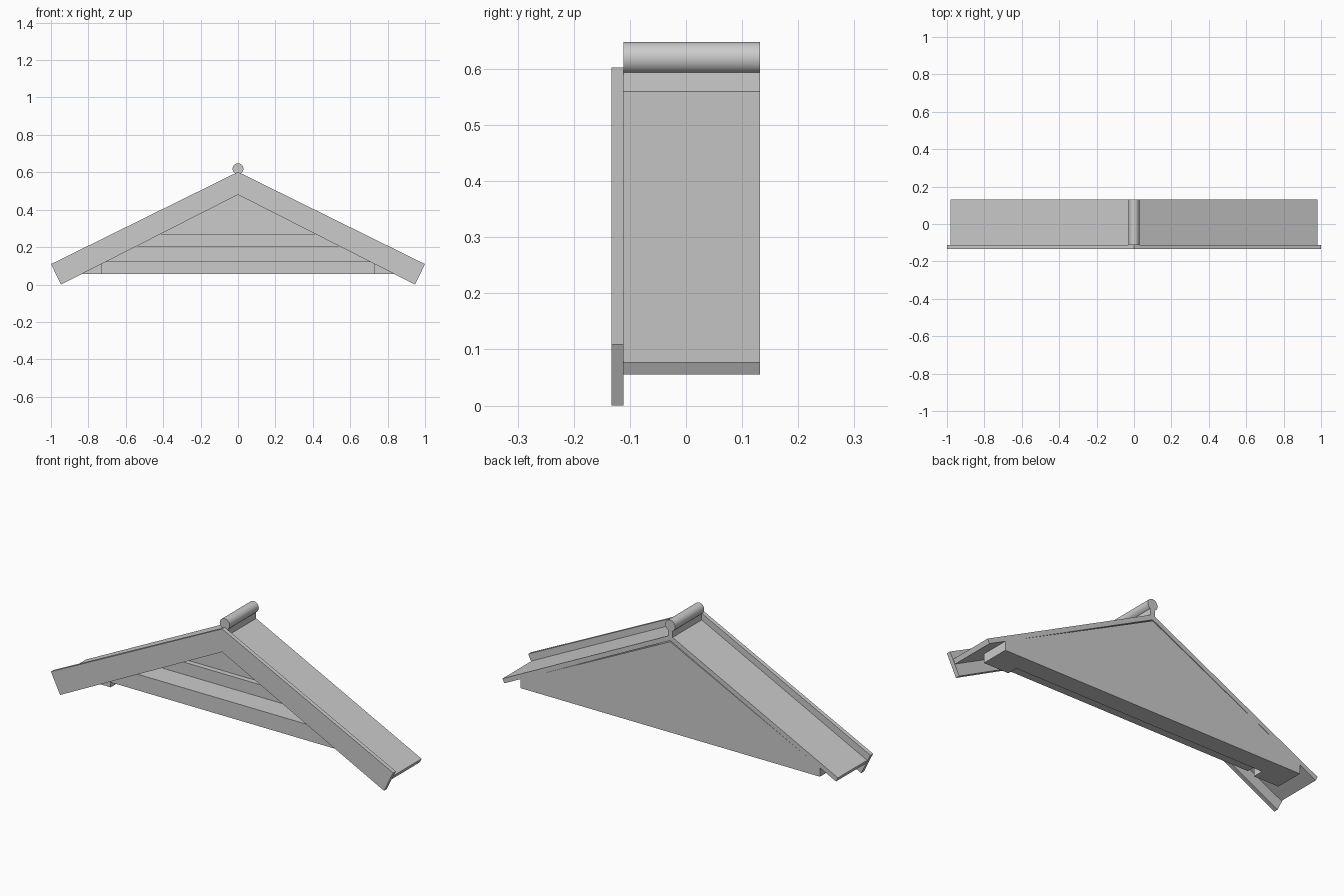
import bpy, bmesh
from mathutils import Vector

if "Cube" in bpy.data.objects:
    bpy.data.objects.remove(bpy.data.objects["Cube"])

SLOPE = 0.493
BACK, FRONT = 0.132, -0.111


def finish(bm, name):
    bmesh.ops.recalc_face_normals(bm, faces=bm.faces)
    mesh = bpy.data.meshes.new(name)
    bm.to_mesh(mesh)
    bm.free()
    ob = bpy.data.objects.new(name, mesh)
    bpy.context.collection.objects.link(ob)
    return ob


def extrude(pts, offset):
    """Closed planar profile swept along an offset vector."""
    bm = bmesh.new()
    face = bm.faces.new([bm.verts.new(p) for p in pts])
    res = bmesh.ops.extrude_face_region(bm, geom=[face])
    verts = [g for g in res["geom"] if isinstance(g, bmesh.types.BMVert)]
    bmesh.ops.translate(bm, verts=verts, vec=offset)
    return bm


def front_profile(name, xz, y0, y1):
    return finish(extrude([(x, y0, z) for x, z in xz], (0, y1 - y0, 0)), name)


def mirrored(half):
    """Complete a half profile that starts and ends on x = 0."""
    return half + [(-x, z) for x, z in reversed(half) if x > 0]


def under_roof(name, yz, half_width):
    """Side profile swept across x and trimmed to the roof pitch."""
    bm = extrude([(-half_width, y, z) for y, z in yz], (2 * half_width, 0, 0))
    for side in (-1, 1):
        cut = bmesh.ops.bisect_plane(
            bm, geom=bm.verts[:] + bm.edges[:] + bm.faces[:], dist=1e-5,
            plane_co=(0, 0, 0.534), plane_no=Vector((side * SLOPE, 0, 1)).normalized(),
            clear_outer=True)
        edges = [e for e in cut["geom_cut"] if isinstance(e, bmesh.types.BMEdge) and e.is_boundary]
        bmesh.ops.holes_fill(bm, edges=edges, sides=0)
    return finish(bm, name)


# Front gable trim boards
front_profile("front_trim", mirrored([(0, 0.602), (1.0, 0.109), (0.946, 0), (0, 0.48)]), -0.133, FRONT)

# Thin sloping roof boards
front_profile("roof_boards", mirrored([(0, 0.567), (0.98, 0.077), (0.969, 0.055), (0, 0.54)]), FRONT, BACK)

# Gable wall, stepped back above its thicker base
under_roof("gable_wall", [(BACK, 0.055), (0.037, 0.055), (0.037, 0.27),
                          (0.065, 0.27), (0.065, 0.56), (BACK, 0.56)], 0.875)

# Cross beam standing forward of the wall
under_roof("cross_beam", [(0.037, 0.12), (-0.088, 0.12), (-0.088, 0.205), (0.037, 0.205)], 0.75)

# Support blocks under the eaves
for side, label in ((-1, "left"), (1, "right")):
    block = [(side * x, z) for x, z in
             [(0.73, 0.055), (0.875, 0.055), (0.875, 0.534 - SLOPE * 0.875), (0.73, 0.534 - SLOPE * 0.73)]]
    front_profile(label + "_eave_block", block, -0.02, 0.037)

# Upright ridge strip and round ridge cap
front_profile("ridge_strip", mirrored([(0, 0.61), (0.014, 0.61), (0.014, 0.54), (0, 0.54)]), FRONT, BACK)
bpy.ops.mesh.primitive_cylinder_add(vertices=32, radius=0.029, depth=BACK - FRONT,
                                    location=(0, (BACK + FRONT) / 2, 0.619), rotation=(1.5707963, 0, 0))
cap = bpy.context.object
cap.name = "ridge_cap"
bpy.ops.object.shade_smooth_by_angle()
